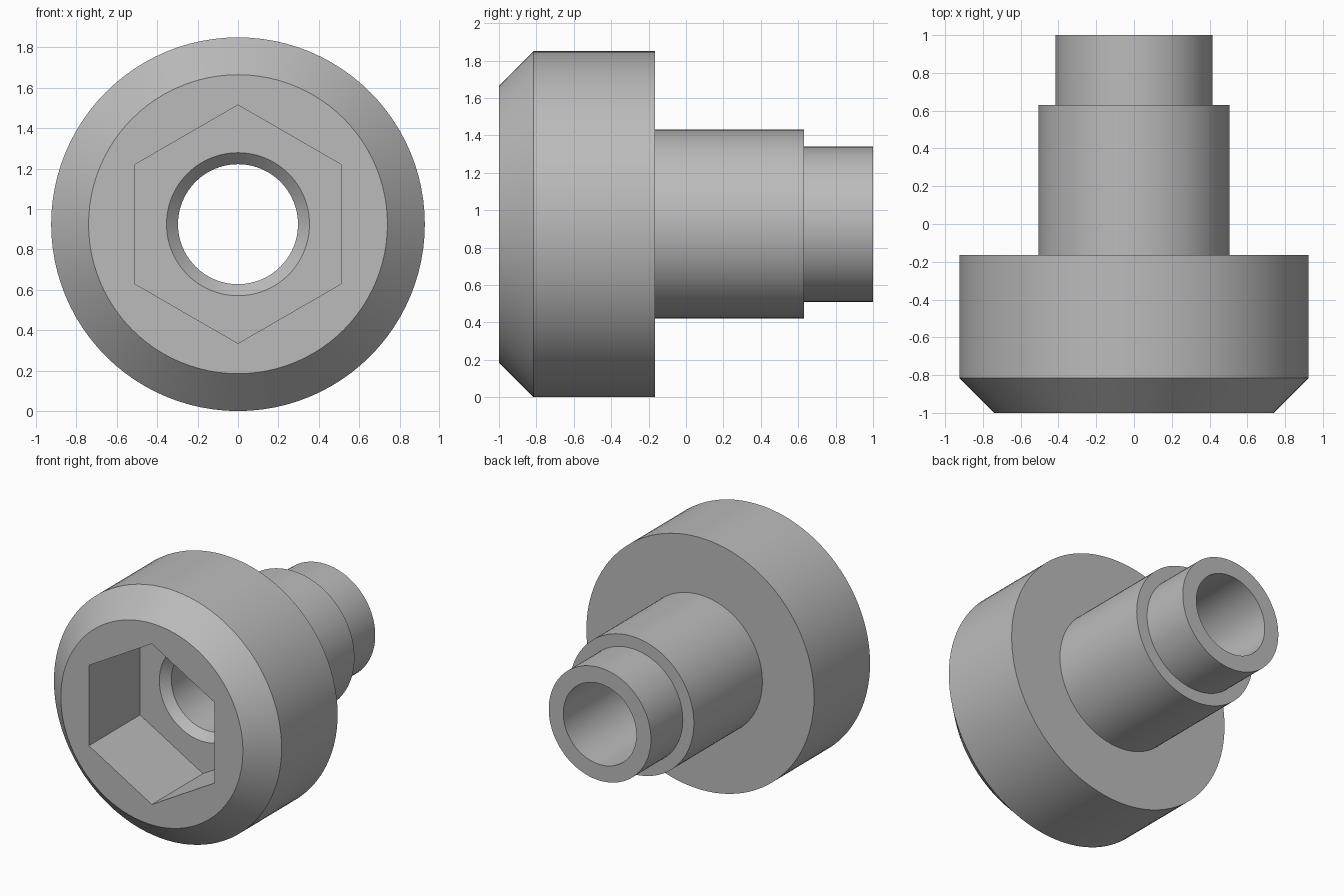
import bpy
import bmesh
from math import cos, pi, radians, sin

cube = bpy.data.objects.get("Cube")
if cube:
    bpy.data.objects.remove(cube, do_unlink=True)

SEGMENTS = 96          # divisible by six, so the socket corners fall on vertices
AXIS_HEIGHT = 0.925

steel = bpy.data.materials.new("grey_steel")
steel.use_nodes = True
grey = (0.5, 0.5, 0.5, 1.0)
steel.diffuse_color = grey
steel.node_tree.nodes["Principled BSDF"].inputs["Base Color"].default_value = grey


def ring(bm, y, radius, hexagonal=False):
    """Loop of vertices around the y axis, round or six-sided with corners up and down."""
    verts = []
    for i in range(SEGMENTS):
        angle = 2 * pi * i / SEGMENTS
        r = radius
        if hexagonal:
            r *= cos(pi / 6) / cos(angle % (pi / 3) - pi / 6)
        verts.append(bm.verts.new((r * sin(angle), y, AXIS_HEIGHT + r * cos(angle))))
    return verts


# Closed section: y, radius, six-sided
section = [
    (-1.0, 0.74, False),      # chamfered head
    (-0.815, 0.925, False),
    (-0.165, 0.925, False),
    (-0.165, 0.505, False),   # shoulder
    (0.63, 0.505, False),
    (0.63, 0.415, False),     # tip
    (1.0, 0.415, False),
    (1.0, 0.297, False),      # through bore
    (-0.35, 0.297, False),
    (-0.407, 0.354, False),   # bore chamfer
    (-0.407, 0.59, True),     # socket floor
    (-1.0, 0.59, True),       # socket mouth
]

bm = bmesh.new()
rings = [ring(bm, *point) for point in section]
for a, b in zip(rings, rings[1:] + rings[:1]):
    for i in range(SEGMENTS):
        j = (i + 1) % SEGMENTS
        bm.faces.new((a[i], a[j], b[j], b[i]))
bmesh.ops.recalc_face_normals(bm, faces=bm.faces)

mesh = bpy.data.meshes.new("hollow_shoulder_bolt")
bm.to_mesh(mesh)
bm.free()
mesh.materials.append(steel)

bolt = bpy.data.objects.new("hollow_shoulder_bolt", mesh)
bpy.context.collection.objects.link(bolt)
bpy.ops.object.select_all(action="DESELECT")
bolt.select_set(True)
bpy.context.view_layer.objects.active = bolt
bpy.ops.object.shade_smooth_by_angle(angle=radians(30))
